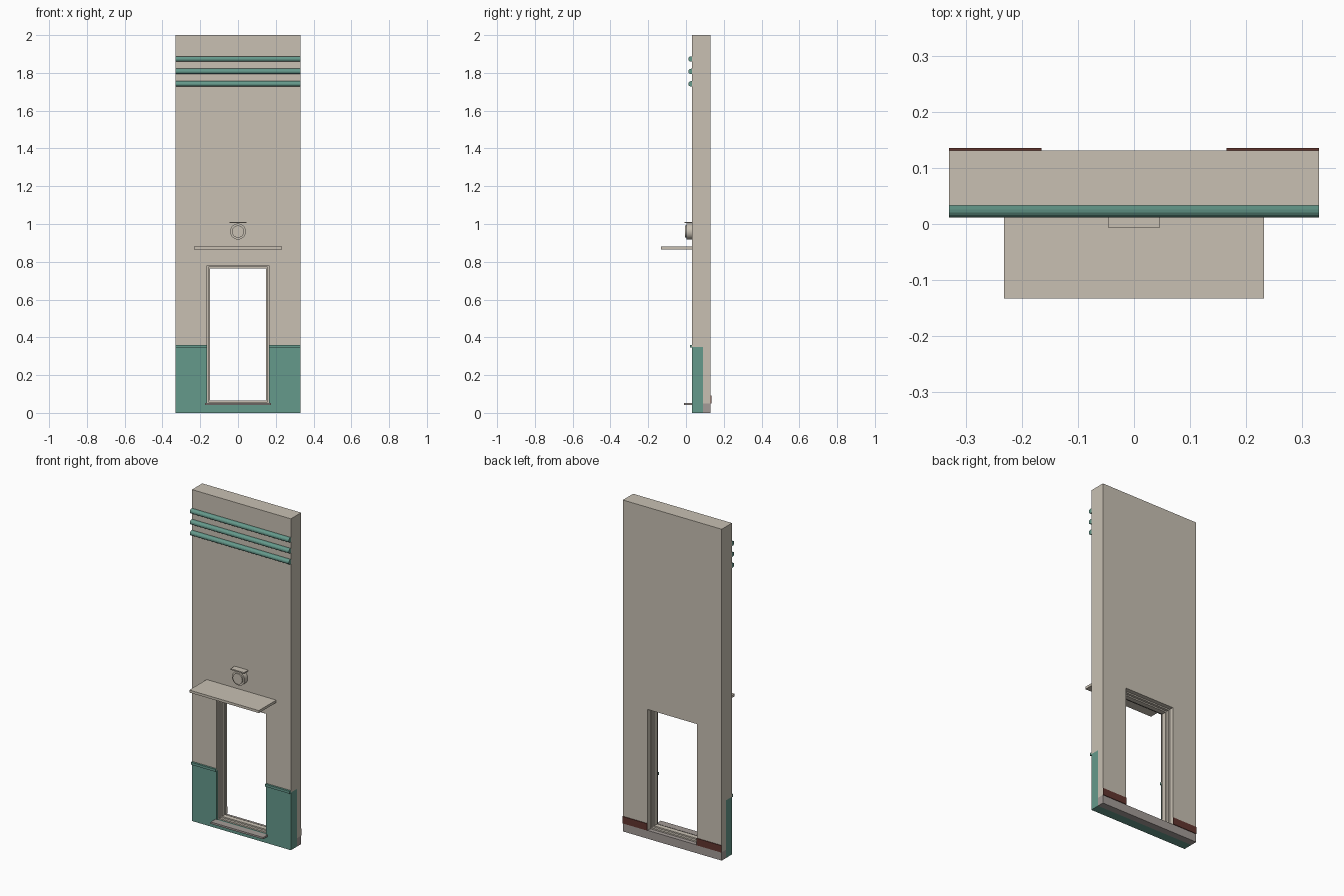
import bpy, bmesh, math
from mathutils import Matrix

if "Cube" in bpy.data.objects:
    bpy.data.objects.remove(bpy.data.objects["Cube"])


def material(name, rgb):
    m = bpy.data.materials.new(name)
    m.use_nodes = True
    m.diffuse_color = (*rgb, 1)
    m.node_tree.nodes["Principled BSDF"].inputs["Base Color"].default_value = (*rgb, 1)
    return m


BEIGE = material("beige plaster", (0.58, 0.53, 0.45))
TEAL = material("teal paint", (0.13, 0.32, 0.26))
GREY = material("warm grey stone", (0.37, 0.33, 0.31))
BROWN = material("dark brown wood", (0.12, 0.035, 0.028))

HALF, DOOR = 0.33, 0.165          # half widths of wall and opening
FRONT, MID, BACK = 0.033, 0.09, 0.131
SILL, HEAD, DADO = 0.05, 0.78, 0.348


def finish(name, bm, mat):
    bmesh.ops.recalc_face_normals(bm, faces=bm.faces)
    me = bpy.data.meshes.new(name)
    bm.to_mesh(me)
    bm.free()
    me.materials.append(mat)
    ob = bpy.data.objects.new(name, me)
    bpy.context.collection.objects.link(ob)
    return ob


def extrude(name, points, vec, mat):
    bm = bmesh.new()
    face = bm.faces.new([bm.verts.new(p) for p in points])
    new = bmesh.ops.extrude_face_region(bm, geom=[face], use_keep_orig=True)
    verts = [g for g in new["geom"] if isinstance(g, bmesh.types.BMVert)]
    bmesh.ops.translate(bm, verts=verts, vec=vec)
    return finish(name, bm, mat)


def panel(name, outline, y0, y1, mat):
    return extrude(name, [(x, y0, z) for x, z in outline], (0, y1 - y0, 0), mat)


def box(name, x0, x1, y0, y1, z0, z1, mat):
    return panel(name, [(x0, z0), (x1, z0), (x1, z1), (x0, z1)], y0, y1, mat)


def arch(bottom):
    return [(-HALF, bottom), (-DOOR, bottom), (-DOOR, HEAD), (DOOR, HEAD),
            (DOOR, bottom), (HALF, bottom), (HALF, 2), (-HALF, 2)]


# Wall leaves, painted plinth and floor slab
panel("outer_wall", arch(DADO), FRONT, MID, BEIGE)
panel("inner_wall", arch(SILL), MID, BACK, BEIGE)
panel("painted_plinth", [(-HALF, 0), (HALF, 0), (HALF, DADO), (DOOR, DADO),
                         (DOOR, SILL), (-DOOR, SILL), (-DOOR, DADO), (-HALF, DADO)],
      FRONT, MID, TEAL)
box("floor_slab", -HALF, HALF, MID, BACK, 0, SILL, GREY)

# Dado rails and inside skirting on either side of the opening
for side, s in (("left", 1), ("right", -1)):
    a, b = sorted((s * DOOR, s * HALF))
    box(side + "_dado_rail", a, b, 0.021, FRONT, 0.345, 0.36, TEAL)
    box(side + "_skirting", a, b, BACK, 0.135, SILL, 0.092, BROWN)

# Rounded bands near the top
for i, z in enumerate((1.742, 1.808, 1.874)):
    profile = [(-HALF, FRONT, z - 0.014)]
    for k in range(9):
        t = math.pi * (k / 8 - 0.5)
        profile.append((-HALF, 0.026 - 0.014 * math.cos(t), z + 0.014 * math.sin(t)))
    profile.append((-HALF, FRONT, z + 0.014))
    extrude("band_%d" % (i + 1), profile, (2 * HALF, 0, 0), TEAL)


# Stepped frame lining the opening
def frame(name, outer, inner, y0, y1):
    bm = bmesh.new()
    rings = []
    for y in (y0, y1):
        for inset in (outer, inner):
            w, lo, hi = DOOR - inset, SILL + inset, HEAD - inset
            rings.append([bm.verts.new((x, y, z)) for x, z in
                          ((-w, lo), (w, lo), (w, hi), (-w, hi))])
    fo, fi, bo, bi = rings
    for p, q in ((fo, fi), (fi, bi), (bi, bo), (bo, fo)):
        for k in range(4):
            n = (k + 1) % 4
            bm.faces.new((p[k], p[n], q[n], q[k]))
    finish(name, bm, BEIGE)


frame("outer_frame", 0.0, 0.008, 0.045, 0.105)
frame("inner_frame", 0.008, 0.016, 0.06, 0.09)

# Door sill and canopy
box("front_sill", -0.175, 0.175, -0.01, FRONT, 0.041, 0.052, GREY)
box("canopy", -0.232, 0.232, -0.133, FRONT, 0.865, 0.88, BEIGE)


# Round wall lamp with a flat hood
def disc(name, radius, y0, y1):
    bm = bmesh.new()
    turn = Matrix.Translation((0, (y0 + y1) / 2, 0.96)) @ Matrix.Rotation(math.pi / 2, 4, "X")
    bmesh.ops.create_cone(bm, cap_ends=True, segments=32, radius1=radius,
                          radius2=radius, depth=y1 - y0, matrix=turn)
    ob = finish(name, bm, BEIGE)
    bpy.ops.object.select_all(action="DESELECT")
    ob.select_set(True)
    bpy.context.view_layer.objects.active = ob
    bpy.ops.object.shade_smooth_by_angle()


disc("lamp_body", 0.042, 0.003, FRONT)
disc("lamp_lens", 0.032, -0.005, 0.003)
box("lamp_hood", -0.045, 0.045, -0.007, FRONT, 1.004, 1.011, BEIGE)
